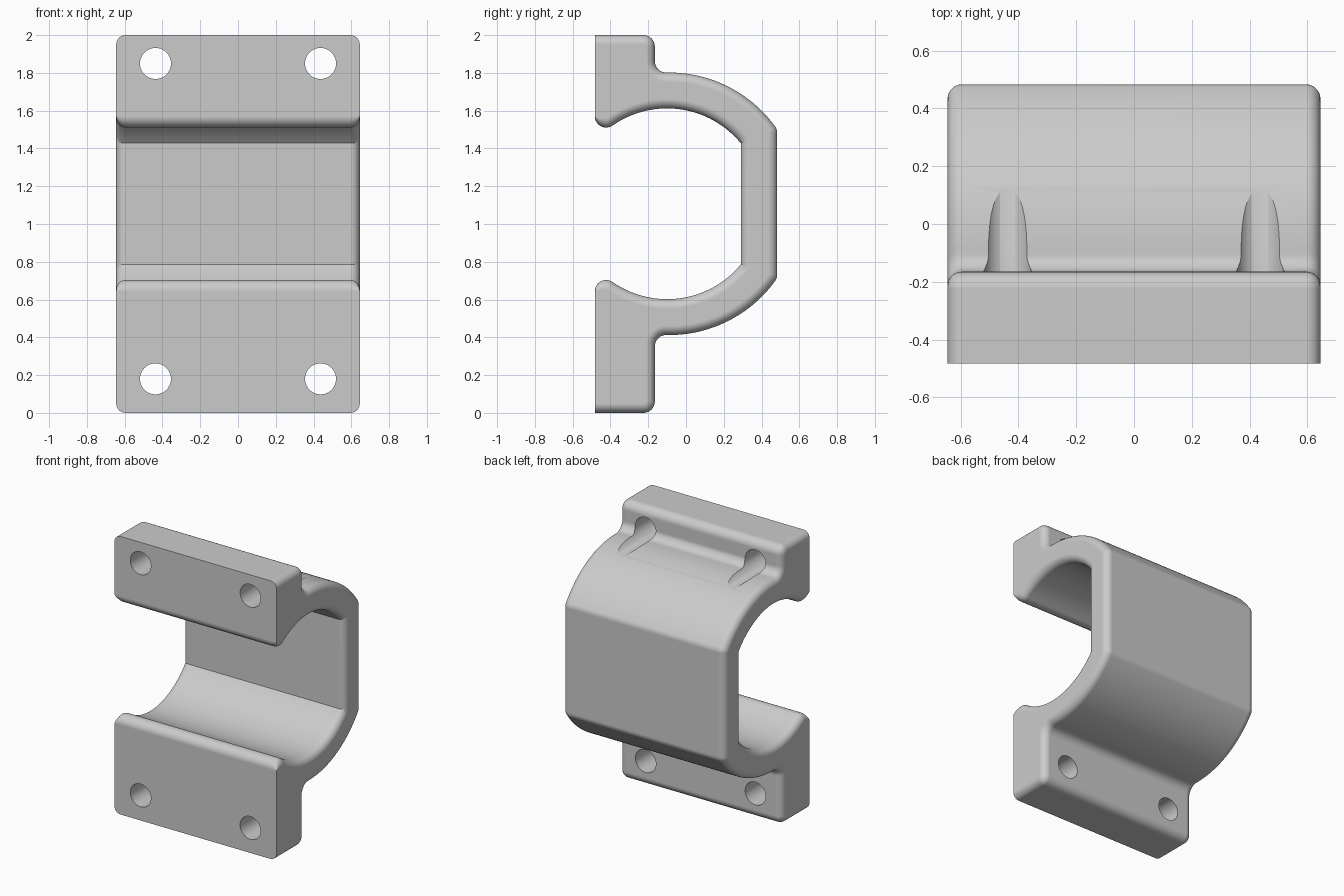
import bpy, bmesh
from math import sin, cos, atan2, acos, sqrt, pi, radians
from mathutils import Matrix

if "Cube" in bpy.data.objects:
    bpy.data.objects.remove(bpy.data.objects["Cube"])

HALF_W = 0.645          # half width along x
DEPTH = 0.483           # half depth along y
MID_Z = 1.107           # height of the bore axis
ROUND = 0.06            # fillet radius in the side profile
EDGE = 0.05             # rounding of the end outlines
PLATE_BACK = -0.165
INNER_Y, INNER_R = -0.1, 0.505
OUTER_Y, OUTER_R = -0.09, 0.695
INNER_FLAT = 0.29


def arc(cy, cz, r, a0, a1, n, rz=None):
    angles = [a0 + (a1 - a0) * i / n for i in range(n + 1)]
    return [(cy + r * cos(a), cz + (rz or r) * sin(a)) for a in angles]


def half_profile(length, d):
    """Half of the side profile, inset by d everywhere but on the mounting face."""
    # lip fillet, tangent to the front face and the bore
    lip_y = -DEPTH + ROUND
    lip_z = sqrt((INNER_R + ROUND) ** 2 - (lip_y - INNER_Y) ** 2)
    lip_a = atan2(lip_z, lip_y - INNER_Y)
    # root fillet, tangent to the plate back and the outer curve
    root_y = PLATE_BACK + ROUND
    root_z = sqrt((OUTER_R + ROUND) ** 2 - (root_y - OUTER_Y) ** 2)
    root_a = atan2(root_z, root_y - OUTER_Y)
    # back fillet, tangent to the outer curve and the flat back
    back_y = DEPTH - ROUND
    back_z = sqrt((OUTER_R - ROUND) ** 2 - (back_y - OUTER_Y) ** 2)
    back_a = atan2(back_z, back_y - OUTER_Y)

    flat_a = acos((INNER_FLAT + d - INNER_Y) / (INNER_R + d))
    pts = arc(INNER_Y, 0, INNER_R + d, flat_a, lip_a, 28)
    pts += arc(lip_y, lip_z, ROUND - d, lip_a + pi, pi * 1.5, 4)[1:]
    pts += arc(lip_y, lip_z, ROUND, pi * 1.5, pi, 8, ROUND - d)[1:]
    pts += [(-DEPTH, length - d)]
    pts += arc(PLATE_BACK - ROUND, length - ROUND, ROUND - d, pi / 2, 0, 8)
    pts += arc(root_y, root_z, ROUND + d, pi, root_a + pi, 8)
    pts += arc(OUTER_Y, 0, OUTER_R - d, root_a, back_a, 28)[1:]
    pts += arc(back_y, back_z, ROUND - d, back_a, 0, 5)[1:]
    return pts


def section(x, d):
    upper = [(x, y, MID_Z + z) for y, z in half_profile(2 - MID_Z, d)]
    lower = [(x, y, MID_Z - z) for y, z in half_profile(MID_Z, d)]
    return upper + lower[::-1]


def make_object(name, bm):
    bmesh.ops.recalc_face_normals(bm, faces=bm.faces[:])
    mesh = bpy.data.meshes.new(name)
    bm.to_mesh(mesh)
    bm.free()
    obj = bpy.data.objects.new(name, mesh)
    bpy.context.collection.objects.link(obj)
    return obj


# Clamp body: side profile lofted across the width, shrinking at rounded ends
STEPS = 7
quarter = [i * pi / 2 / STEPS for i in range(STEPS + 1)]
stations = [(HALF_W - EDGE + EDGE * cos(a), EDGE * (1 - sin(a))) for a in quarter]
stations += [(-x, d) for x, d in reversed(stations)]
bm = bmesh.new()
rings = [[bm.verts.new(p) for p in section(x, d)] for x, d in stations]
for r0, r1 in zip(rings, rings[1:]):
    for i in range(len(r0)):
        bm.faces.new((r0[i - 1], r0[i], r1[i], r1[i - 1]))
bm.faces.new(rings[0])
bm.faces.new(rings[-1])
bracket = make_object("clamp_bracket", bm)

# Bolt holes, the upper pair also grooving the curved back
bm = bmesh.new()
for x in (-0.437, 0.437):
    for z in (0.18, 1.85):
        bmesh.ops.create_cone(bm, cap_ends=True, segments=40, radius1=0.082, radius2=0.082,
                              depth=2, matrix=Matrix.Translation((x, 0, z))
                              @ Matrix.Rotation(radians(90), 4, 'X'))
cutter = make_object("bolt_hole_cutter", bm)
cutter.hide_render = True

bpy.ops.object.select_all(action='DESELECT')
bracket.select_set(True)
bpy.context.view_layer.objects.active = bracket
mod = bracket.modifiers.new("bolt_holes", 'BOOLEAN')
mod.operation = 'DIFFERENCE'
mod.solver = 'EXACT'
mod.object = cutter
bpy.ops.object.modifier_apply(modifier=mod.name)
bpy.data.objects.remove(cutter)

# Smooth curves with crisp flats
bpy.ops.object.shade_smooth_by_angle(angle=radians(25))
normals = bracket.modifiers.new("flat_face_normals", 'WEIGHTED_NORMAL')
normals.keep_sharp = True

# Plain grey finish
grey = bpy.data.materials.new("plain_grey")
grey.use_nodes = True
colour = (0.6, 0.6, 0.6, 1)
grey.diffuse_color = colour
grey.node_tree.nodes["Principled BSDF"].inputs["Base Color"].default_value = colour
bracket.data.materials.clear()
bracket.data.materials.append(grey)
